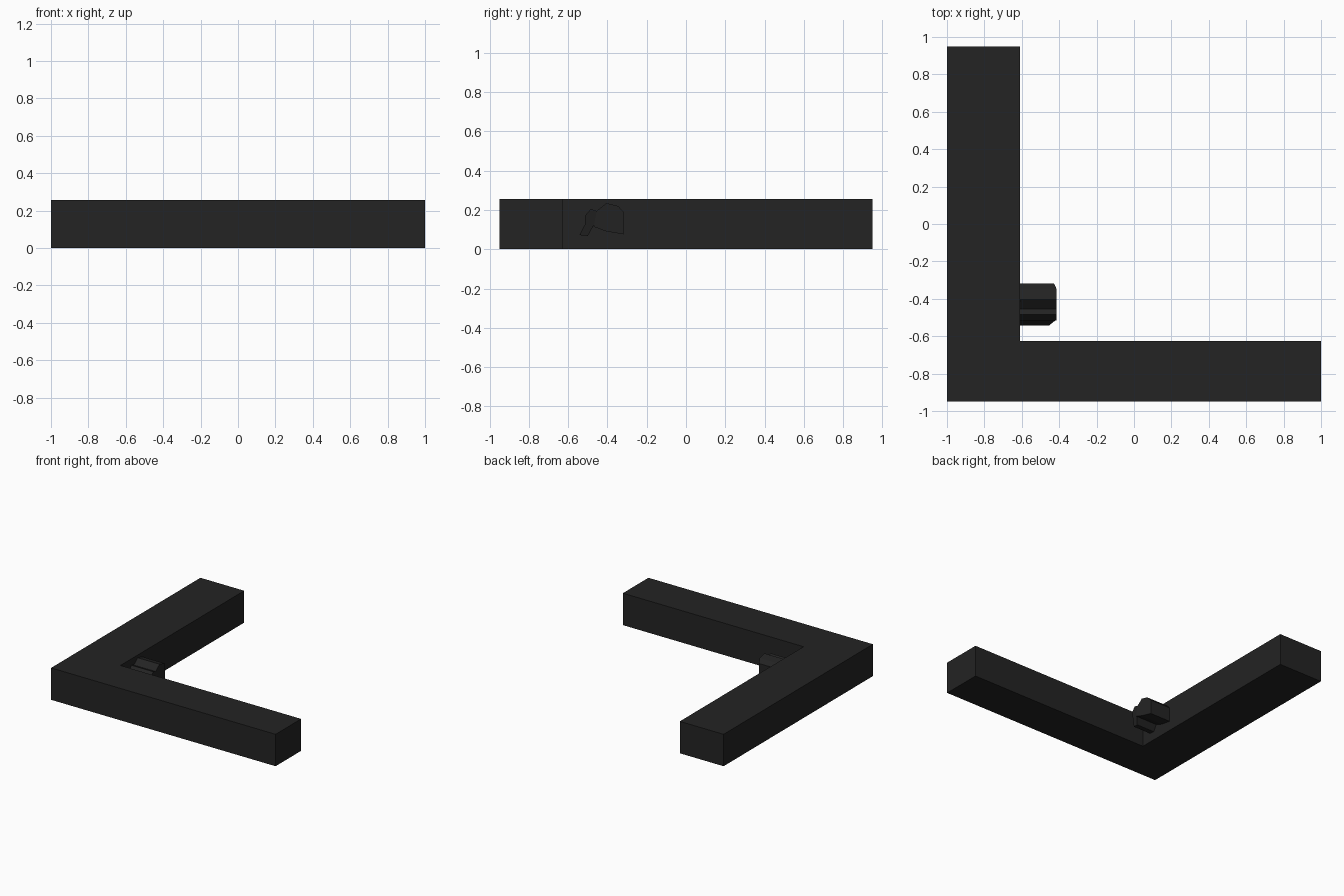
import bpy, bmesh

if "Cube" in bpy.data.objects:
    bpy.data.objects.remove(bpy.data.objects["Cube"])

dark = bpy.data.materials.new("charcoal")
dark.diffuse_color = (0.017, 0.017, 0.017, 1)
dark.use_nodes = True
dark.node_tree.nodes["Principled BSDF"].inputs["Base Color"].default_value = dark.diffuse_color


def prism(name, start, end):
    """Closed prism between two matching outlines."""
    bm = bmesh.new()
    a = [bm.verts.new(p) for p in start]
    b = [bm.verts.new(p) for p in end]
    bm.faces.new(a)
    bm.faces.new(b[::-1])
    n = len(a)
    for i in range(n):
        bm.faces.new((a[i], b[i], b[(i + 1) % n], a[(i + 1) % n]))
    bmesh.ops.recalc_face_normals(bm, faces=bm.faces)
    mesh = bpy.data.meshes.new(name)
    bm.to_mesh(mesh)
    bm.free()
    mesh.materials.append(dark)
    obj = bpy.data.objects.new(name, mesh)
    bpy.context.collection.objects.link(obj)
    return obj


# L-shaped base
corner = [(-1, -0.95), (1, -0.95), (1, -0.625), (-0.61, -0.625), (-0.61, 0.95), (-1, 0.95)]
prism("corner_frame", [(x, y, 0) for x, y in corner], [(x, y, 0.257) for x, y in corner])


def side_block(name, profile):
    """Block standing out of the inner wall; profile rows are (end x, y, z)."""
    prism(name, [(-0.612, y, z) for x, y, z in profile], profile)


# Leaf-shaped main body of the bracket
side_block("bracket_head", [
    (-0.415, -0.455, 0.195), (-0.415, -0.405, 0.235), (-0.415, -0.345, 0.22),
    (-0.428, -0.318, 0.19), (-0.43, -0.318, 0.076), (-0.415, -0.41, 0.092),
    (-0.415, -0.47, 0.115)])

# Small angled stem beneath the head
side_block("bracket_stem", [
    (-0.455, -0.543, 0.072), (-0.42, -0.515, 0.125), (-0.415, -0.515, 0.17),
    (-0.415, -0.485, 0.205), (-0.415, -0.455, 0.195), (-0.415, -0.465, 0.13),
    (-0.45, -0.50, 0.068)])
